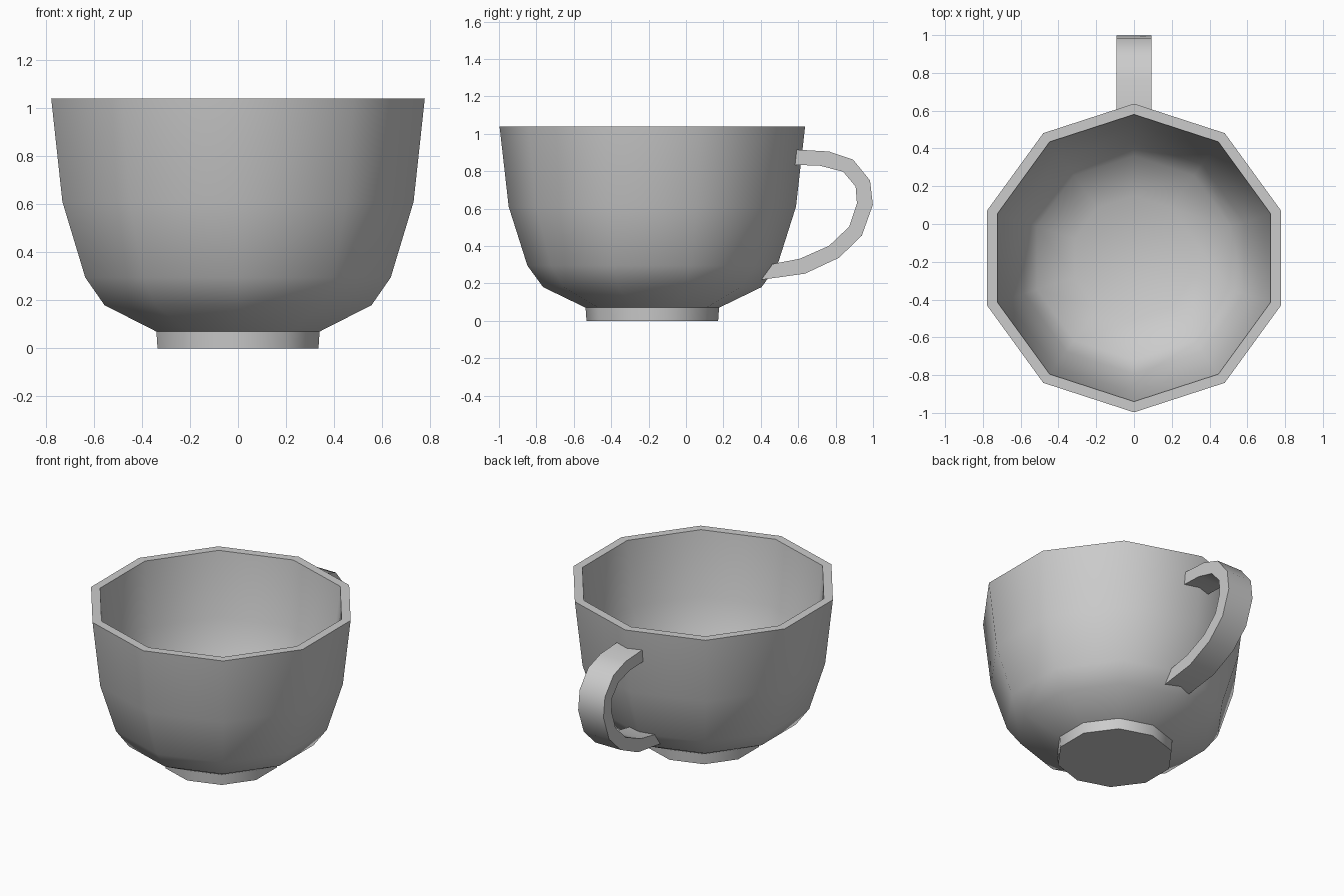
import bpy, bmesh, math

if "Cube" in bpy.data.objects:
    bpy.data.objects.remove(bpy.data.objects["Cube"])

SIDES = 10
CENTRE_Y = -0.18

grey = bpy.data.materials.new("plain_grey")
grey.diffuse_color = (0.6, 0.6, 0.6, 1)
grey.use_nodes = True
grey.node_tree.nodes["Principled BSDF"].inputs["Base Color"].default_value = grey.diffuse_color


def finish(name, bm):
    bmesh.ops.recalc_face_normals(bm, faces=bm.faces)
    mesh = bpy.data.meshes.new(name)
    bm.to_mesh(mesh)
    bm.free()
    mesh.materials.append(grey)
    ob = bpy.data.objects.new(name, mesh)
    bpy.context.collection.objects.link(ob)
    bpy.ops.object.select_all(action='DESELECT')
    ob.select_set(True)
    bpy.context.view_layer.objects.active = ob
    bpy.ops.object.shade_smooth_by_angle(angle=math.radians(45))


def bridge(bm, a, b):
    n = len(a)
    for i in range(n):
        j = (i + 1) % n
        bm.faces.new((a[i], a[j], b[j], b[i]))


# Cup: ten-sided profile from the foot, up the outside, down the inside
profile = [(0.352, 0), (0.357, 0.07), (0.584, 0.18), (0.668, 0.295), (0.768, 0.61),
           (0.817, 1.04), (0.76, 1.04), (0.712, 0.62), (0.613, 0.315),
           (0.54, 0.22), (0.33, 0.12)]
bm = bmesh.new()
rings = []
for r, z in profile:
    angles = [math.pi / 2 + 2 * math.pi * i / SIDES for i in range(SIDES)]
    rings.append([bm.verts.new((r * math.cos(a), CENTRE_Y + r * math.sin(a), z)) for a in angles])
for a, b in zip(rings, rings[1:]):
    bridge(bm, a, b)
bm.faces.new(rings[0])
bm.faces.new(rings[-1])
finish("cup_body", bm)

# Handle: flat band following an outer and an inner curve in the side plane
outer = [(0.592, 0.915), (0.765, 0.905), (0.893, 0.862), (0.984, 0.75), (0.999, 0.62),
         (0.94, 0.455), (0.818, 0.337), (0.636, 0.252), (0.4, 0.219)]
inner = [(0.583, 0.834), (0.717, 0.829), (0.84, 0.797), (0.907, 0.718), (0.914, 0.627),
         (0.872, 0.503), (0.765, 0.401), (0.609, 0.332), (0.454, 0.302)]
bm = bmesh.new()
W = 0.093
rings = [[bm.verts.new((x, y, z)) for x, (y, z) in ((-W, o), (W, o), (W, i), (-W, i))]
         for o, i in zip(outer, inner)]
for a, b in zip(rings, rings[1:]):
    bridge(bm, a, b)
bm.faces.new(rings[0])
bm.faces.new(rings[-1])
finish("handle", bm)
